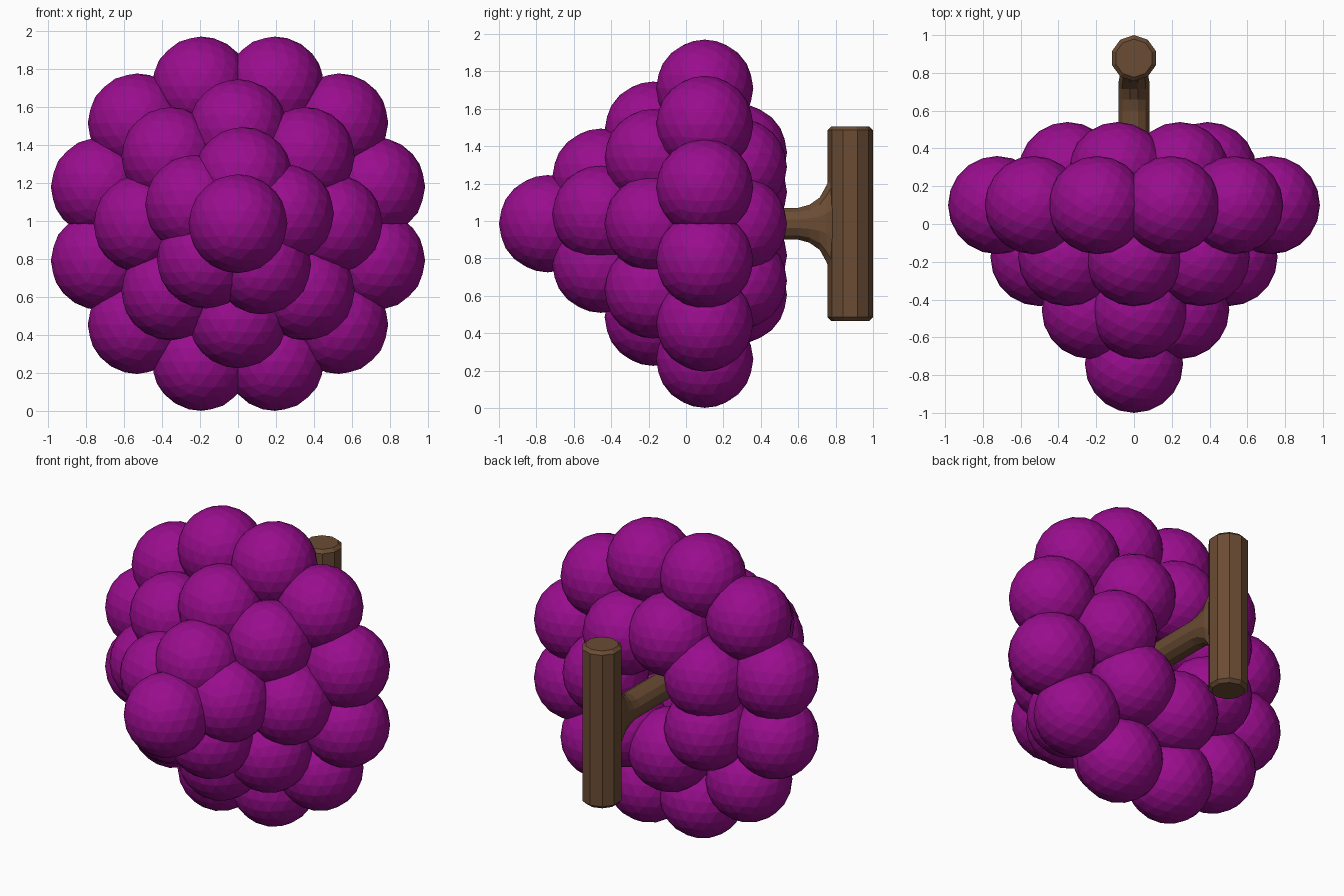
import bpy
import bmesh
from math import cos, sin, pi, radians
from mathutils import Matrix

if "Cube" in bpy.data.objects:
    bpy.data.objects.remove(bpy.data.objects["Cube"], do_unlink=True)

MID_Z = 0.985
GRAPE_R = 0.26


def material(name, rgb):
    mat = bpy.data.materials.new(name)
    mat.use_nodes = True
    mat.diffuse_color = (*rgb, 1)
    mat.node_tree.nodes["Principled BSDF"].inputs["Base Color"].default_value = (*rgb, 1)
    return mat


def make_object(name, bm, mat):
    bmesh.ops.recalc_face_normals(bm, faces=bm.faces)
    mesh = bpy.data.meshes.new(name)
    bm.to_mesh(mesh)
    bm.free()
    mesh.materials.append(mat)
    obj = bpy.data.objects.new(name, mesh)
    bpy.context.collection.objects.link(obj)
    return obj


def loft(sections, sides):
    """Skin a tube along y through (y, half width, half height) ellipses."""
    bm = bmesh.new()
    rings = []
    for y, rx, rz in sections:
        angles = [2 * pi * (i + 0.5) / sides for i in range(sides)]
        rings.append([bm.verts.new((rx * cos(a), y, MID_Z + rz * sin(a))) for a in angles])
    for a, b in zip(rings, rings[1:]):
        for i in range(sides):
            j = (i + 1) % sides
            bm.faces.new((a[i], a[j], b[j], b[i]))
    bm.faces.new(rings[0])
    bm.faces.new(rings[-1])
    return bm


purple = material("grape purple", (0.32, 0.004, 0.27))
brown = material("stem brown", (0.145, 0.072, 0.034))

# Grapes in rings: name, count, ring radius, y, first angle in degrees
RINGS = [
    ("tip_grape", 1, 0, -0.74, 0),
    ("front_grape", 5, 0.25, -0.455, 12),
    ("middle_grape", 8, 0.50, -0.175, 0),
    ("outer_grape", 12, 0.75, 0.10, 15),
    ("back_grape", 7, 0.39, 0.28, 0),
]
for name, count, radius, y, start in RINGS:
    for i in range(count):
        a = radians(start) + 2 * pi * i / count
        bm = bmesh.new()
        bmesh.ops.create_icosphere(bm, subdivisions=3, radius=GRAPE_R)
        grape = make_object(f"{name}_{i + 1}", bm, purple)
        grape.location = (radius * cos(a), y, MID_Z + radius * sin(a))

# Short stalk that flares up and down into the twig
make_object("stalk", loft([
    (0.20, 0.085, 0.085), (0.60, 0.085, 0.088), (0.66, 0.085, 0.105),
    (0.715, 0.085, 0.145), (0.75, 0.085, 0.21), (0.775, 0.08, 0.27),
    (0.86, 0.06, 0.29)], 12), brown)

# Upright twig with chamfered ends
bm = bmesh.new()
bmesh.ops.create_cone(bm, cap_ends=True, segments=10, radius1=0.122, radius2=0.122,
                      depth=1.04, matrix=Matrix.Translation((0, 0.878, MID_Z)))
rims = [e for e in bm.edges if abs(e.verts[0].co.z - e.verts[1].co.z) < 0.01]
bmesh.ops.bevel(bm, geom=rims, offset=0.02, segments=1, affect='EDGES')
make_object("twig", bm, brown)
